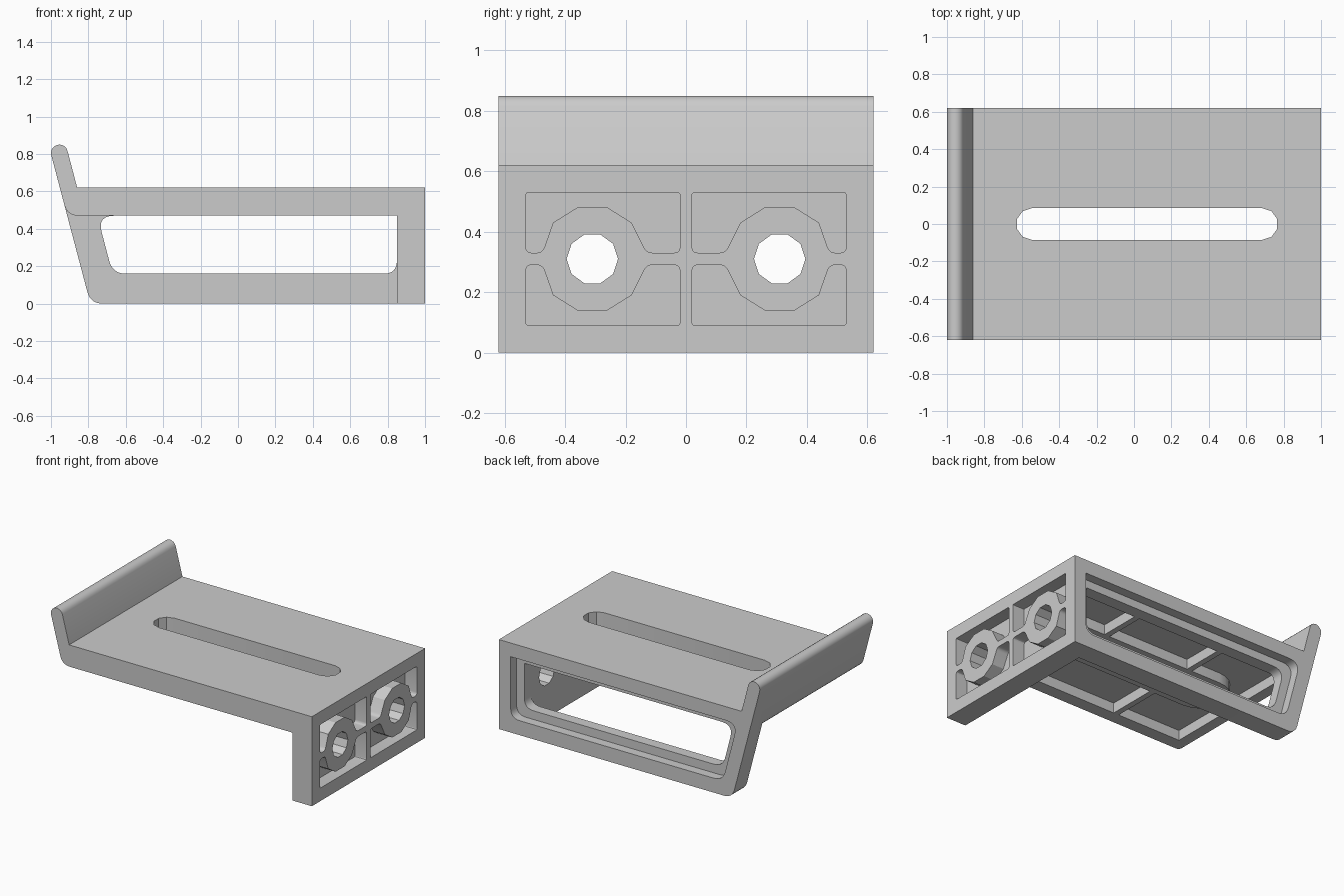
import bpy, bmesh
from math import sin, cos, radians
from mathutils import Vector

if "Cube" in bpy.data.objects:
    bpy.data.objects.remove(bpy.data.objects["Cube"])

# ---------- helpers ----------
def rounded(corners, steps=6):
    """Corners are (a, b) or (a, b, tangent length) for a rounded one."""
    out, n = [], len(corners)
    for i, c in enumerate(corners):
        p = Vector(c[:2])
        if len(c) == 2:
            out.append(tuple(p))
            continue
        s = p + (Vector(corners[i - 1][:2]) - p).normalized() * c[2]
        e = p + (Vector(corners[(i + 1) % n][:2]) - p).normalized() * c[2]
        for k in range(steps + 1):
            t = k / steps
            out.append(tuple(s * (1 - t) ** 2 + p * 2 * t * (1 - t) + e * t * t))
    return out

def arc(cx, cy, r, a0, a1, steps):
    angles = [radians(a0 + (a1 - a0) * k / steps) for k in range(steps + 1)]
    return [(cx + r * cos(a), cy + r * sin(a)) for a in angles]

def prism(name, pts, axis, lo, hi):
    place = {'X': lambda a, b, d: (d, a, b),
             'Y': lambda a, b, d: (a, d, b),
             'Z': lambda a, b, d: (a, b, d)}[axis]
    bm = bmesh.new()
    rings = [[bm.verts.new(place(a, b, d)) for a, b in pts] for d in (lo, hi)]
    bm.faces.new(rings[0])
    bm.faces.new(rings[1])
    for i in range(len(pts)):
        j = (i + 1) % len(pts)
        bm.faces.new((rings[0][i], rings[0][j], rings[1][j], rings[1][i]))
    bmesh.ops.recalc_face_normals(bm, faces=bm.faces)
    me = bpy.data.meshes.new(name)
    bm.to_mesh(me)
    bm.free()
    ob = bpy.data.objects.new(name, me)
    bpy.context.collection.objects.link(ob)
    return ob

def cut(pts, axis, lo, hi):
    cutter = prism("cutter", pts, axis, lo, hi)
    cutter.hide_render = True
    mod = bracket.modifiers.new("cut", 'BOOLEAN')
    mod.operation, mod.solver, mod.object = 'DIFFERENCE', 'EXACT', cutter
    bpy.context.view_layer.objects.active = bracket
    bpy.ops.object.modifier_apply(modifier=mod.name)
    bpy.data.objects.remove(cutter)

def window(right, bottom, top, base):
    """Side window outline; its left edge follows the slanted end."""
    left = lambda z: base - 0.263 * z
    return rounded([(right, top), (left(top), top, 0.09),
                    (left(bottom), bottom, 0.07), (right, bottom, 0.07)])

# ---------- solid silhouette: plate, slanted lip, end wall ----------
lip = arc(-0.955, 0.805, 0.045, 14.7, 194.7, 10)
profile = rounded([(1, 0), (1, 0.62), (-0.86, 0.62)] + lip + [(-0.789, 0, 0.065)])
bracket = prism("bracket", profile, 'Y', -0.62, 0.62)

# ---------- hollow under the plate, leaving the back side panel ----------
hollow = rounded([(0.85, -0.2), (0.85, 0.47), (-0.913, 0.47, 0.06),
                  (-0.929, 0.53), (-1.3, 0.53), (-1.3, -0.2)])
cut(hollow, 'Y', -0.8, 0.48)

# ---------- stepped window in the side panel ----------
cut(window(0.91, 0.10, 0.525, -0.69), 'Y', 0.555, 0.8)
cut(window(0.85, 0.16, 0.47, -0.6285), 'Y', 0.40, 0.8)

# ---------- long slot through the plate ----------
slot = arc(0.685, 0, 0.085, -90, 90, 5) + arc(-0.545, 0, 0.085, 90, 270, 5)
cut(slot, 'Z', 0.3, 0.8)

# ---------- end wall: pockets around two bosses, and bolt holes ----------
pocket = rounded([(0.02, 0.02, 0.02), (0.02, 0.22, 0.01), (0.53, 0.22, 0.01),
                  (0.53, 0.02, 0.02), (0.475, 0.02, 0.02), (0.44, 0.12),
                  (0.36, 0.17), (0.26, 0.17), (0.18, 0.12), (0.13, 0.02, 0.02)], 4)
for sy in (-1, 1):
    for sz in (-1, 1):
        cut([(sy * u, 0.31 + sz * v) for u, v in pocket], 'X', 0.91, 1.2)
    cut(arc(sy * 0.31, 0.31, 0.085, 0, 324, 9), 'X', 0.7, 1.2)

# ---------- plate underside: ribbed pockets around the slot ----------
for sy, edge in ((-1, 0.53), (1, 0.47)):
    left_end = ([(-0.32, edge), (-0.32, 0.18)]
                + arc(-0.545, 0, 0.18, 90, 173, 5)
                + [(-0.81, 0.02), (-0.81, edge)])
    middle = [(-0.28, edge), (-0.28, 0.18), (0.35, 0.18), (0.35, edge)]
    right_end = [(0.39, edge), (0.39, 0.18), (0.685, 0.18), (0.745, 0.168),
                 (0.79, 0.146), (0.79, edge)]
    for shape in (left_end, middle, right_end):
        cut([(x, sy * y) for x, y in shape], 'Z', 0.40, 0.54)

# ---------- shading ----------
bpy.ops.object.select_all(action='DESELECT')
bracket.select_set(True)
bpy.context.view_layer.objects.active = bracket
bpy.ops.object.shade_smooth_by_angle(angle=radians(25))
